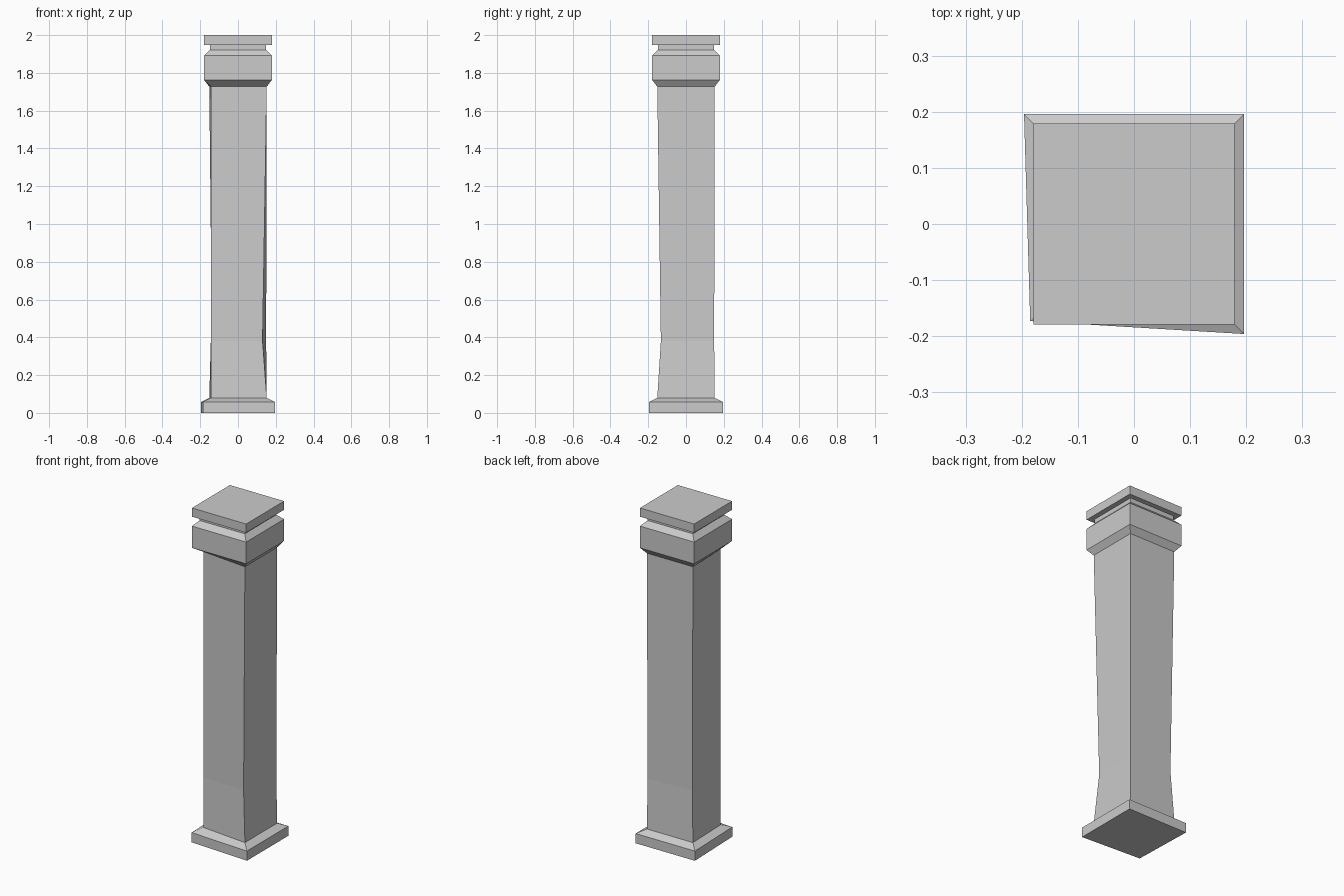
import bpy
import bmesh

cube = bpy.data.objects.get("Cube")
if cube:
    bpy.data.objects.remove(cube, do_unlink=True)

# Stone material
stone = bpy.data.materials.new("grey stone")
stone.use_nodes = True
colour = (0.6, 0.6, 0.6, 1)
stone.diffuse_color = colour
stone.node_tree.nodes["Principled BSDF"].inputs["Base Color"].default_value = colour


def square(half, z, worn=None):
    """Square ring; worn replaces the front right-hand-side corner."""
    corners = [worn or (-half, -half), (half, -half), (half, half), (-half, half)]
    return [(x, y, z) for x, y in corners]


def loft(name, rings):
    """Skin a stack of four-cornered rings and cap both ends."""
    bm = bmesh.new()
    loops = [[bm.verts.new(p) for p in ring] for ring in rings]
    for low, high in zip(loops, loops[1:]):
        for i in range(4):
            j = (i + 1) % 4
            bm.faces.new((low[i], low[j], high[j], high[i]))
    bm.faces.new(loops[0][::-1])
    bm.faces.new(loops[-1])
    mesh = bpy.data.meshes.new(name)
    bm.to_mesh(mesh)
    bm.free()
    mesh.materials.append(stone)
    obj = bpy.data.objects.new(name, mesh)
    bpy.context.collection.objects.link(obj)
    return obj


# Plinth with a chipped corner and a chamfered top
foot_chip = (-0.185, -0.173)
shaft_chip = (-0.144, -0.122)
foot = square(0.152, 0.08, shaft_chip)
loft("plinth", [square(0.196, 0, foot_chip), square(0.196, 0.058, foot_chip), foot])

# Shaft, worn inwards low down on two opposite corners
waist_z = 0.38
waist = [(x, y, waist_z) for x, y in
         (shaft_chip, (0.13, -0.133), (0.149, 0.149), (-0.138, 0.137))]
shaft_top = square(0.152, 1.727, shaft_chip)
loft("shaft", [foot, waist, shaft_top])

# Capital: flare, block, chamfer and neck
loft("capital", [shaft_top, square(0.179, 1.762), square(0.179, 1.892),
                 square(0.149, 1.922), square(0.149, 1.948)])

# Top slab
loft("top_slab", [square(0.179, 1.948), square(0.179, 2)])
